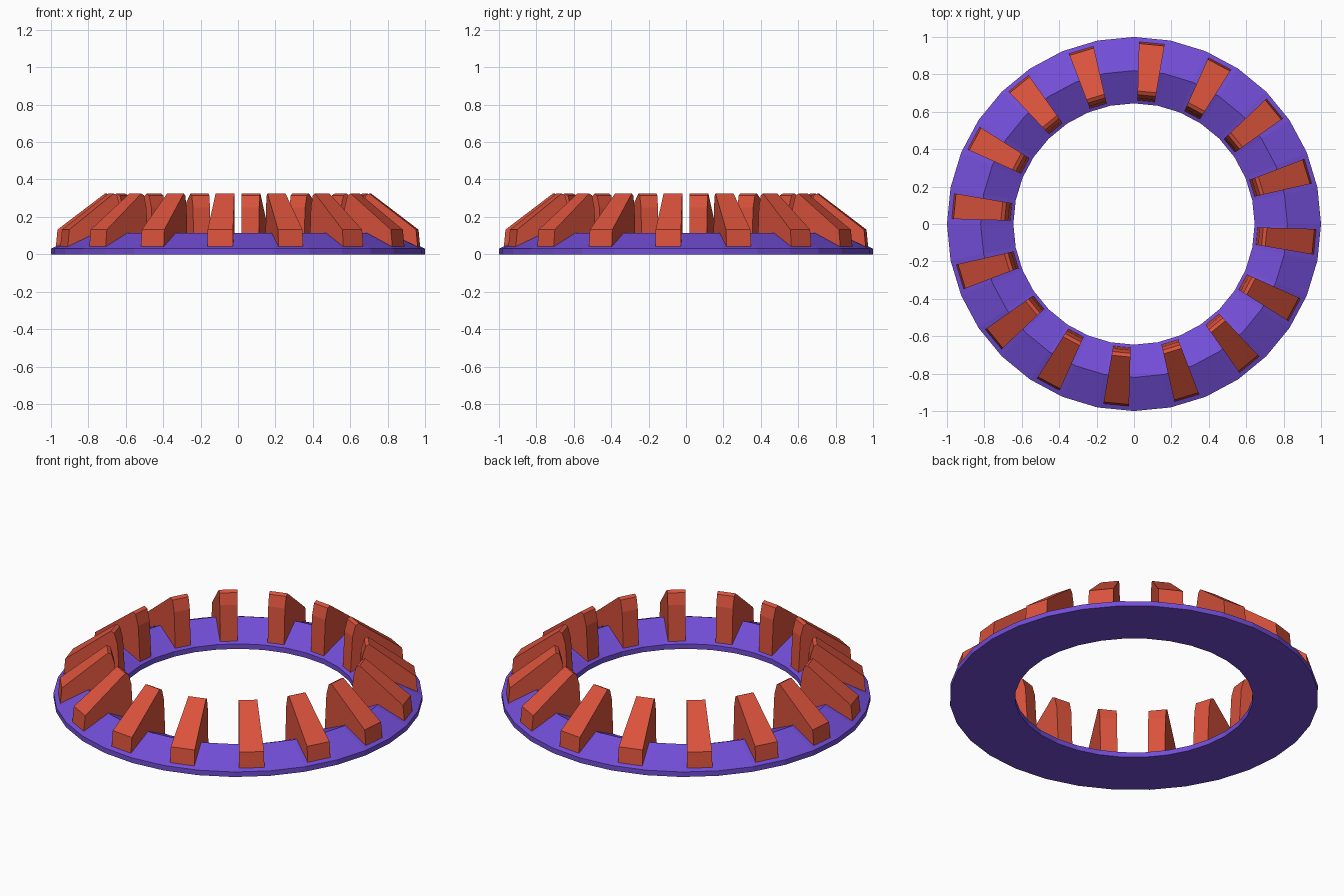
import bpy, bmesh, math
from mathutils import Matrix

if "Cube" in bpy.data.objects:
    bpy.data.objects.remove(bpy.data.objects["Cube"])

def material(name, color):
    m = bpy.data.materials.new(name)
    m.diffuse_color = color
    m.use_nodes = True
    m.node_tree.nodes["Principled BSDF"].inputs["Base Color"].default_value = m.diffuse_color
    return m

purple = material("purple", (0.17, 0.075, 0.68, 1))
red = material("red", (0.70, 0.085, 0.045, 1))

def finish(name, bm, mat):
    bmesh.ops.recalc_face_normals(bm, faces=bm.faces)
    me = bpy.data.meshes.new(name)
    bm.to_mesh(me)
    bm.free()
    me.materials.append(mat)
    ob = bpy.data.objects.new(name, me)
    bpy.context.collection.objects.link(ob)
    return ob

# Base ring: ridged profile swept through 32 sides
SIDES = 32
profile = [(0.645, 0), (1.0, 0), (1.0, 0.03), (0.82, 0.113), (0.645, 0.03)]
bm = bmesh.new()
loops = []
for i in range(SIDES):
    a = 2 * math.pi * i / SIDES
    loops.append([bm.verts.new((r * math.cos(a), r * math.sin(a), z)) for r, z in profile])
for i in range(SIDES):
    p, q = loops[i], loops[(i + 1) % SIDES]
    for j in range(len(profile)):
        k = (j + 1) % len(profile)
        bm.faces.new((p[j], q[j], q[k], p[k]))
finish("base_ring", bm, purple)

# Teeth: 16 radial wedges with a sloping outer back
TEETH = 16
tooth = [(0.66, 0.035), (0.972, 0.04), (0.963, 0.132), (0.71, 0.325),
         (0.69, 0.315), (0.672, 0.25)]
half = math.tan(math.radians(4.05))
bm = bmesh.new()
for i in range(TEETH):
    rot = Matrix.Rotation(2 * math.pi * (i + 0.75) / TEETH, 4, 'Z')
    a, b = [[bm.verts.new(rot @ Matrix.Translation((r, s * r * half, z)).translation)
             for r, z in tooth] for s in (-1, 1)]
    bm.faces.new(a)
    bm.faces.new(b[::-1])
    for j in range(len(tooth)):
        k = (j + 1) % len(tooth)
        bm.faces.new((a[j], b[j], b[k], a[k]))
finish("teeth", bm, red)
